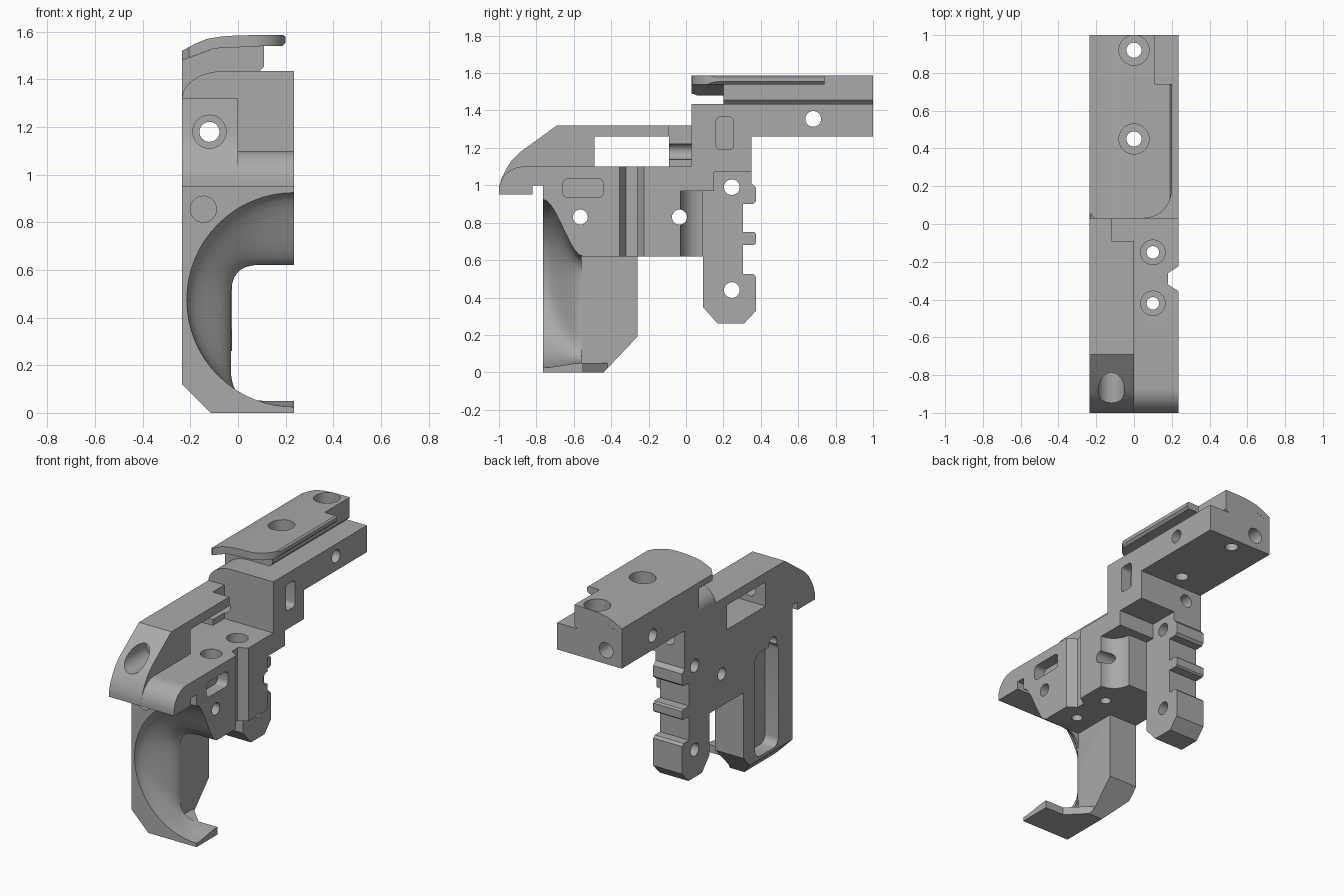
import bpy, bmesh
from math import sin, cos, pi, copysign

cube = bpy.data.objects.get("Cube")
if cube:
    bpy.data.objects.remove(cube, do_unlink=True)

grey = bpy.data.materials.new("plain grey")
grey.use_nodes = True
grey.diffuse_color = (0.4, 0.4, 0.4, 1)
grey.node_tree.nodes["Principled BSDF"].inputs["Base Color"].default_value = (0.4, 0.4, 0.4, 1)

W = 0.235   # half width
OUT = 0.3   # past the sides, for cutters


def loft(name, rings):
    """Solid skinned over rings of equal length, capped at both ends."""
    bm = bmesh.new()
    loops = [[bm.verts.new(p) for p in ring] for ring in rings]
    n = len(loops[0])
    for a, b in zip(loops, loops[1:]):
        for i in range(n):
            j = (i + 1) % n
            bm.faces.new((a[i], a[j], b[j], b[i]))
    bm.faces.new(loops[0])
    bm.faces.new(loops[-1])
    bmesh.ops.recalc_face_normals(bm, faces=bm.faces)
    mesh = bpy.data.meshes.new(name)
    bm.to_mesh(mesh)
    bm.free()
    mesh.materials.append(grey)
    ob = bpy.data.objects.new(name, mesh)
    bpy.context.collection.objects.link(ob)
    return ob


def prism(axis, pts, lo, hi, name="cutter"):
    """Extrude a 2D outline along an axis."""
    place = {"x": lambda p, d: (d, p[0], p[1]),
             "y": lambda p, d: (p[0], d, p[1]),
             "z": lambda p, d: (p[0], p[1], d)}[axis]
    return loft(name, [[place(p, d) for p in pts] for d in (lo, hi)])


def arc(cx, cy, r, start, end, n=10, ry=None):
    ry = r if ry is None else ry
    angles = [(start + (end - start) * i / n) * pi / 180 for i in range(n + 1)]
    return [(cx + r * cos(a), cy + ry * sin(a)) for a in angles]


def hole(axis, cx, cy, r, lo, hi):
    return prism(axis, arc(cx, cy, r, 0, 360, 32)[:-1], lo, hi)


def rect(x0, x1, y0, y1, r=0.0):
    if not r:
        return [(x0, y0), (x1, y0), (x1, y1), (x0, y1)]
    corners = ((x1 - r, y1 - r, 0), (x0 + r, y1 - r, 90),
               (x0 + r, y0 + r, 180), (x1 - r, y0 + r, 270))
    return [p for x, y, a in corners for p in arc(x, y, r, a, a + 90, 5)]


def boolean(ob, cutters, operation="DIFFERENCE"):
    bpy.context.view_layer.objects.active = ob
    for c in cutters:
        mod = ob.modifiers.new("cut", "BOOLEAN")
        mod.operation, mod.solver, mod.object = operation, "EXACT", c
        bpy.ops.object.modifier_apply(modifier=mod.name)
        bpy.data.objects.remove(c, do_unlink=True)


# Main body with the lower duct
nose = arc(-0.87, 0.97, 0.13, 90, 180)
body = prism("x", [(-1, 0.95), (-0.82, 0.95), (-0.82, 1), (-0.765, 1), (-0.765, 0),
                   (-0.44, 0), (-0.26, 0.19), (-0.26, 0.62), (0.09, 0.62), (0.09, 0.97),
                   (0.15, 0.97), (0.15, 1.07), (0.03, 1.07), (0.03, 1.1)] + nose,
             -W, W, "main_body")


def power(v, e):
    return copysign(abs(v) ** e, v)


# Duct mouth: a circle blending into a rounded rectangle
rings = []
for k in range(-1, 12):
    t = min(max(k / 10, 0), 1)
    s = t * t * (3 - 2 * t)
    y = -0.765 + 0.0215 * k
    ring = []
    for i in range(64):
        c, d = cos(2 * pi * i / 64), sin(2 * pi * i / 64)
        ring.append((W + (1 - s) * 0.45 * c + s * 0.265 * power(c, 0.35), y,
                     (1 - s) * (0.475 + 0.45 * d) + s * (0.335 + 0.285 * power(d, 0.35))))
    rings.append(ring)

boolean(body, [
    loft("duct_cutter", rings),
    prism("y", rect(-0.03, OUT, 0.05, 0.62), -0.56, -0.2),
    prism("z", [(OUT, -0.55), (0.1, -0.55), (-0.03, -0.42), (-0.03, -0.2), (OUT, -0.2)], -0.1, 0.3),
    prism("y", [(-0.25, -0.02), (-0.095, -0.02), (-0.25, 0.135)], -0.9, -0.1),
    prism("x", rect(-0.62, -0.38, 0.14, 0.82, 0.05), -OUT, -0.14),
    prism("z", [(0.25, -0.365), (0.18, -0.32), (0.18, -0.26), (0.25, -0.215)], 0.5, 1.2),
    prism("x", rect(-0.66, -0.44, 0.935, 1.035, 0.03), 0.16, OUT),
    hole("z", W, 0.09, 0.12, 0.5, 0.97),
    hole("x", -0.565, 0.83, 0.04, -OUT, OUT),
    hole("x", -0.035, 0.83, 0.04, -OUT, OUT),
    hole("y", -0.145, 0.855, 0.055, -0.9, -0.66),
])
for y in (-0.15, -0.42):
    boolean(body, [hole("z", 0.1, y, 0.065, 1.03, 1.2), hole("z", 0.1, y, 0.033, 0.5, 1.2)])

# Front bar with its window
bar = prism("x", [(-1, 0.99), (-0.985, 1.04), (-0.96, 1.09), (-0.93, 1.135), (-0.89, 1.175),
                  (-0.69, 1.32), (0.03, 1.32), (0.03, 1.1)] + nose, -W, 0, "front_bar")
boolean(bar, [
    prism("x", rect(-0.49, -0.09, 1.1, 1.26), -OUT, OUT),
    prism("z", rect(-0.12, OUT, -0.09, 0.1), 1, 1.4),
    hole("y", -0.12, 1.18, 0.07, -1.1, -0.68),
    hole("y", -0.12, 1.18, 0.042, -1.1, 0.1),
])

# Rear rail and its column
rail = prism("x", [(0.03, 1.07), (0.35, 1.07), (0.35, 1.26), (1, 1.26), (1, 1.435), (0.03, 1.435)],
             -W, W, "rear_rail")
boolean(rail, [
    prism("y", arc(-0.06, 1.32, 0.175, 90, 180, ry=0.115) + [(-0.25, 1.32), (-0.25, 1.45), (-0.06, 1.45)],
          0, 0.2),
    prism("x", rect(0.16, 0.255, 1.19, 1.365, 0.025), 0.16, OUT),
    hole("x", 0.68, 1.355, 0.042, -OUT, OUT),
    hole("y", -0.12, 1.18, 0.042, 0, 0.5),
    hole("y", -0.12, 1.35, 0.05, 0.8, 1.1),
    hole("z", 0, 0.45, 0.04, 1.2, 1.5),
    hole("z", 0, 0.92, 0.04, 1.2, 1.5),
])

# Neck and curved cap above the rail
neck = prism("y", [(-W, 1.435), (0.09, 1.435), (0.11, 1.455), (0.11, 1.54), (-0.1, 1.53), (-W, 1.48)],
             0.2, 1, "cap_neck")
cap = prism("y", [(-W, 1.48), (-0.17, 1.505), (-0.1, 1.53), (0.11, 1.54), (0.185, 1.54),
                  (0.2, 1.555), (0.2, 1.578), (0.19, 1.587), (0, 1.585), (-0.07, 1.58),
                  (-0.13, 1.57), (-0.18, 1.55), (-W, 1.52)], 0.03, 1, "cap")
plan = arc(0.05, 0.18, 0.15, 270, 360) + [(0.2, 0.74), (0.11, 0.74), (0.11, 1), (-W, 1), (-W, 0.06), (-0.205, 0.03)]
boolean(cap, [prism("z", plan, 1.4, 1.7)], "INTERSECT")
for part in (neck, cap):
    for y in (0.45, 0.92):
        boolean(part, [hole("z", 0, y, 0.08, 1.49, 1.7), hole("z", 0, y, 0.04, 1.3, 1.7)])

# Hanging rear arm with teeth
arm = prism("x", [(0.09, 0.35), (0.17, 0.26), (0.31, 0.26), (0.375, 0.33), (0.375, 0.51),
                  (0.36, 0.525), (0.305, 0.525), (0.305, 0.68), (0.365, 0.68), (0.375, 0.69),
                  (0.375, 0.74), (0.365, 0.75), (0.305, 0.75), (0.305, 0.9), (0.36, 0.9),
                  (0.375, 0.915), (0.375, 0.985), (0.35, 1.01), (0.35, 1.07), (0.15, 1.07),
                  (0.15, 0.97), (0.09, 0.97)], -W, -0.025, "rear_arm")
boolean(arm, [hole("x", 0.245, z, 0.042, -OUT, OUT) for z in (0.44, 0.99)])

# Smooth the curved faces, keep edges sharp
for ob in (body, bar, rail, neck, cap, arm):
    bpy.ops.object.select_all(action="DESELECT")
    ob.select_set(True)
    bpy.context.view_layer.objects.active = ob
    bpy.ops.object.shade_smooth_by_angle(angle=0.5)
